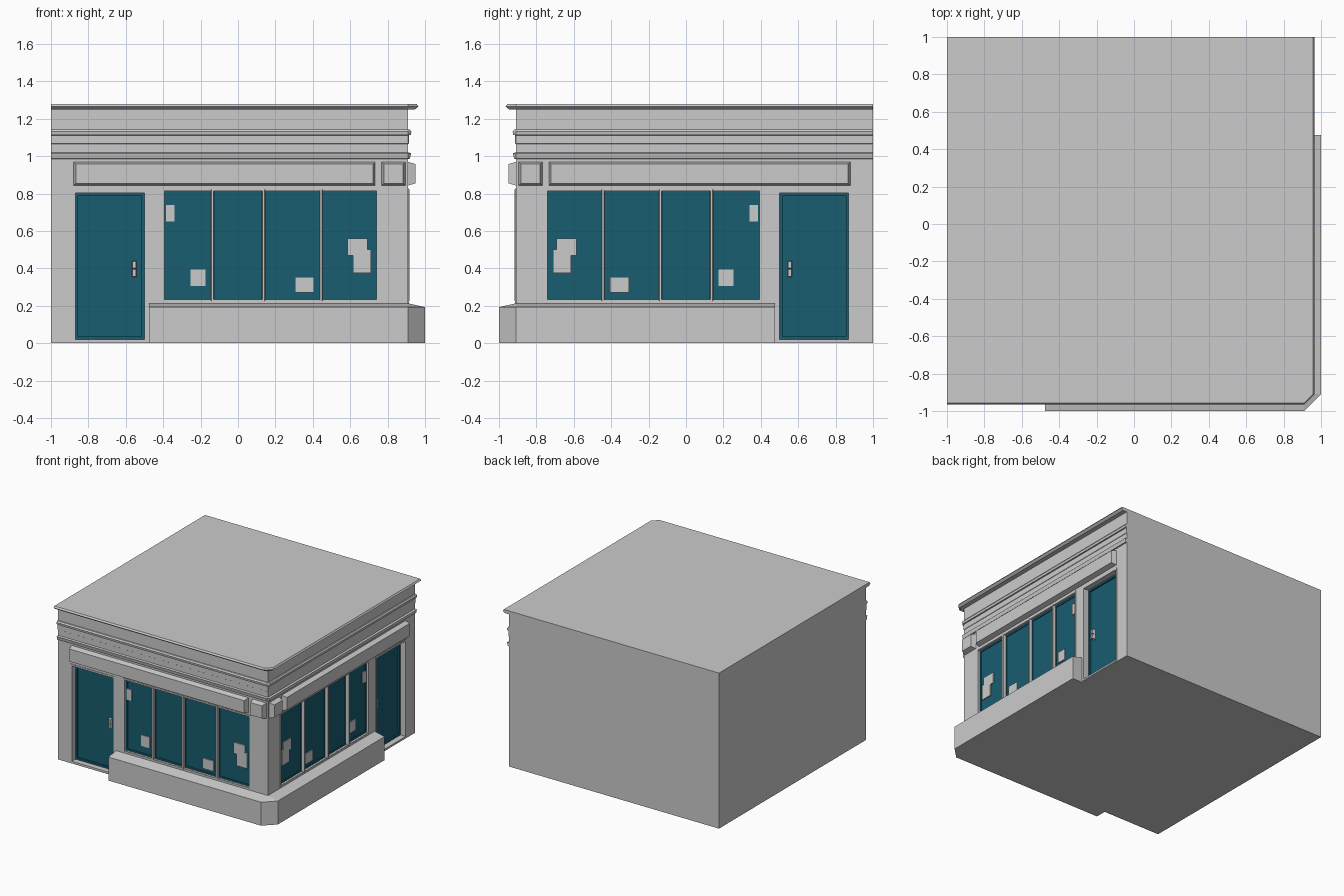
import bpy, bmesh
from mathutils import Matrix

if "Cube" in bpy.data.objects:
    bpy.data.objects.remove(bpy.data.objects["Cube"])

W = 0.91          # distance of the two street walls from the centre
# mirror across the diagonal: front facade -> right facade
DIAG = Matrix(((0, -1, 0, 0), (-1, 0, 0, 0), (0, 0, 1, 0), (0, 0, 0, 1)))

teal = bpy.data.materials.new("teal_glass")
teal.diffuse_color = (0.009, 0.11, 0.16, 1)
teal.use_nodes = True
teal.node_tree.nodes["Principled BSDF"].inputs["Base Color"].default_value = teal.diffuse_color


def finish(name, bm, mat=None):
    bmesh.ops.remove_doubles(bm, verts=bm.verts, dist=1e-5)
    bmesh.ops.recalc_face_normals(bm, faces=bm.faces)
    me = bpy.data.meshes.new(name)
    bm.to_mesh(me)
    bm.free()
    if mat:
        me.materials.append(mat)
    ob = bpy.data.objects.new(name, me)
    bpy.context.collection.objects.link(ob)
    return ob


def loft(name, profile, end, inner):
    """Sweep an (offset, height) profile round the street corner."""
    bm = bmesh.new()
    rings = []
    for d, z in profile:
        pts = [(-end, -W - d), (W, -W - d), (W + d, -W), (W + d, end)] + inner
        rings.append([bm.verts.new((x, y, z)) for x, y in pts])
    n = len(rings[0])
    for a, b in zip(rings, rings[1:]):
        for i in range(n):
            j = (i + 1) % n
            bm.faces.new((a[i], a[j], b[j], b[i]))
    bm.faces.new(rings[0][::-1])
    bm.faces.new(rings[-1])
    return finish(name, bm)


def part(name, blocks, mat=None):
    """Blocks (x0, x1, z0, z1, back, front, bevel) on the front, copied to the right side."""
    out = []
    for side, mtx in (("front", Matrix()), ("right", DIAG)):
        bm = bmesh.new()
        for x0, x1, z0, z1, d0, d1, s in blocks:
            back = [(x0, z0), (x1, z0), (x1, z1), (x0, z1)]
            face = [(x0 + s, z0 + s), (x1 - s, z0 + s), (x1 - s, z1 - s), (x0 + s, z1 - s)]
            b = [bm.verts.new((x, -W - d0, z)) for x, z in back]
            f = [bm.verts.new((x, -W - d1, z)) for x, z in face]
            bm.faces.new(b[::-1])
            bm.faces.new(f)
            for i in range(4):
                j = (i + 1) % 4
                bm.faces.new((b[i], b[j], f[j], f[i]))
        bm.transform(mtx)
        out.append(finish(side + "_" + name, bm, mat))
    return out


def frame(x0, x1, z0, z1, t, d0, d1):
    return [(x0, x0 + t, z0, z1, d0, d1, 0), (x1 - t, x1, z0, z1, d0, d1, 0),
            (x0 + t, x1 - t, z0, z0 + t, d0, d1, 0), (x0 + t, x1 - t, z1 - t, z1, d0, d1, 0)]


# building body with mouldings and cornice
body = loft("building_body", [
    (0, 0), (0, 0.985), (0.009, 0.987), (0.016, 1.016), (0, 1.02),
    (0, 1.066), (0.003, 1.068), (0.003, 1.112), (0.014, 1.113), (0.017, 1.131),
    (0.009, 1.142), (0, 1.143), (0, 1.25), (0.036, 1.25), (0.055, 1.265),
    (0.046, 1.278)], 1, [(-1, 1)])

# recesses for doors and windows
cutters = part("door_cutter", [(-0.87, -0.5, 0.02, 0.803, -0.06, 0.05, 0)])
cutters += part("window_cutter", [(-0.393, 0.741, 0.233, 0.815, -0.03, 0.05, 0)])
bpy.context.view_layer.objects.active = body
for c in cutters:
    m = body.modifiers.new("recess", 'BOOLEAN')
    m.operation = 'DIFFERENCE'
    m.solver = 'EXACT'
    m.object = c
    bpy.ops.object.modifier_apply(modifier=m.name)
for c in cutters:
    bpy.data.objects.remove(c)

# plinth with sloping top
I = W - 0.015
loft("plinth", [(0.09, 0), (0.09, 0.193), (0, 0.213)], 0.475,
     [(I, 0.475), (I, -I), (-0.475, -I)])

# doors
part("door_frame", frame(-0.884, -0.484, 0.006, 0.817, 0.014, -0.01, 0.004))
part("door_panel", [(-0.87, -0.5, 0.02, 0.803, -0.061, -0.055, 0)]
     + frame(-0.87, -0.5, 0.02, 0.803, 0.015, -0.058, -0.042), teal)
part("door_handle", [(-0.566, -0.543, 0.355, 0.398, -0.056, -0.03, 0.003),
                     (-0.566, -0.543, 0.398, 0.44, -0.056, -0.03, 0.003)])

# shop windows
part("window_frame", frame(-0.404, 0.752, 0.219, 0.828, 0.012, -0.02, 0.004))
mullions = (-0.137, 0.137, 0.444)
part("mullions", [(m - 0.01, m + 0.01, 0.221, 0.826, -0.025, 0.008, 0.004) for m in mullions])
edges = (-0.393,) + mullions + (0.741,)
panes = [(-0.393, 0.741, 0.233, 0.815, -0.032, -0.022, 0)]
for a, b in zip(edges, edges[1:]):
    panes += frame(a, b, 0.233, 0.815, 0.014, -0.025, -0.016)
part("window_glass", panes, teal)

# blank paper sheets on the glass
sheets = [(-0.385, -0.34, 0.65, 0.74), (-0.255, -0.175, 0.305, 0.395),
          (0.305, 0.405, 0.27, 0.355), (0.585, 0.692, 0.47, 0.56),
          (0.616, 0.712, 0.375, 0.5)]
part("paper_sheets", [s + (-0.023, -0.0145 + 0.0005 * i, 0) for i, s in enumerate(sheets)])

# sign boards above the windows
part("sign_board", [(-0.88, 0.735, 0.842, 0.971, -0.005, 0.04, 0.013)])
part("corner_sign_block", [(0.767, 0.896, 0.842, 0.971, -0.005, 0.04, 0.013)])
